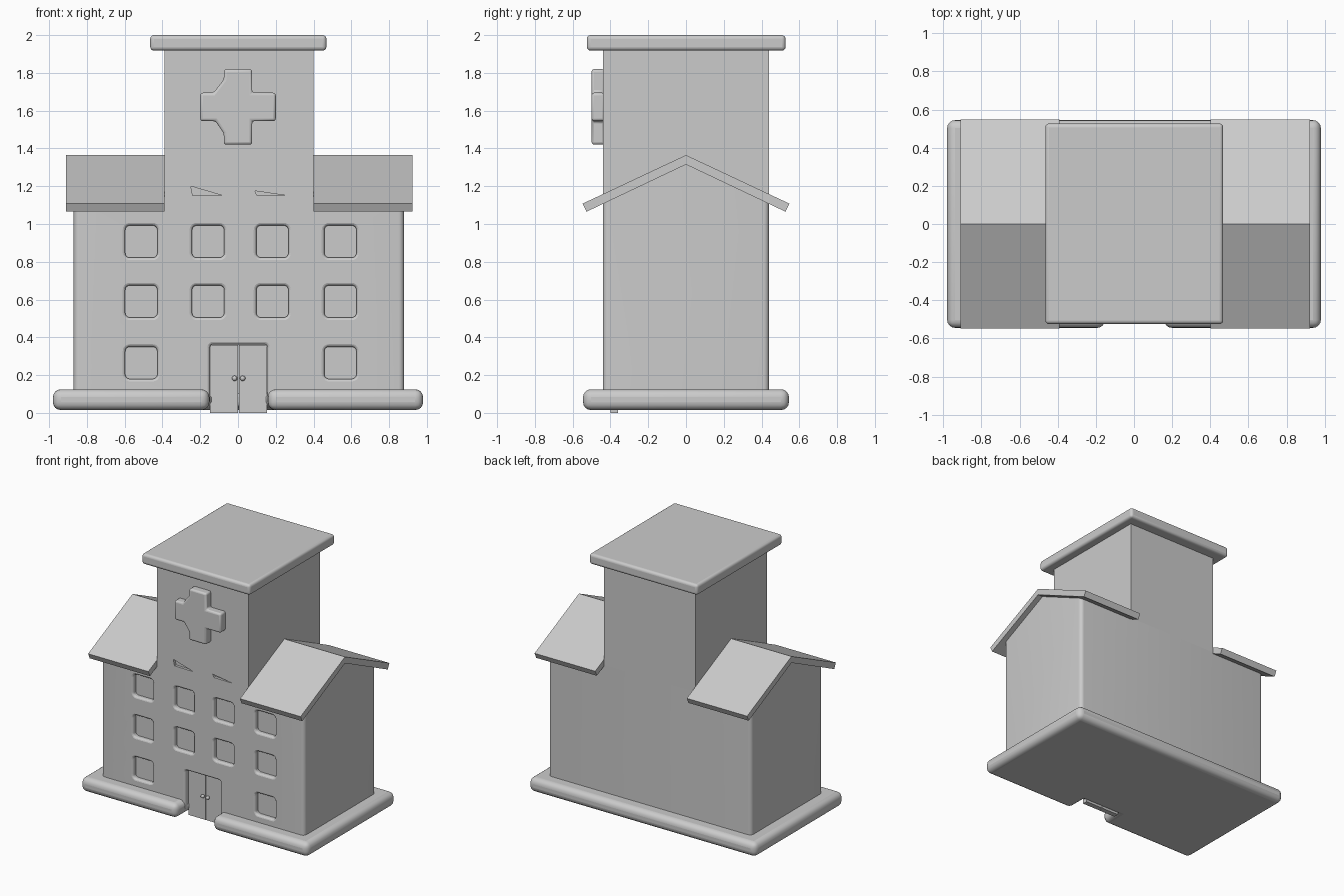
import bpy, bmesh, math
from mathutils import Vector

if "Cube" in bpy.data.objects:
    bpy.data.objects.remove(bpy.data.objects["Cube"])


def finish(name, bm, bevel=0, segs=4, smooth=True):
    bmesh.ops.recalc_face_normals(bm, faces=bm.faces[:])
    me = bpy.data.meshes.new(name)
    bm.to_mesh(me)
    bm.free()
    ob = bpy.data.objects.new(name, me)
    bpy.context.collection.objects.link(ob)
    if bevel:
        m = ob.modifiers.new("bevel", 'BEVEL')
        m.width, m.segments, m.limit_method = bevel, segs, 'ANGLE'
    if smooth:
        bpy.ops.object.select_all(action='DESELECT')
        bpy.context.view_layer.objects.active = ob
        ob.select_set(True)
        bpy.ops.object.shade_smooth_by_angle(angle=math.radians(35))
    return ob


def loft(rings):
    bm = bmesh.new()
    vs = [[bm.verts.new(p) for p in r] for r in rings]
    n = len(vs[0])
    for a, b in zip(vs, vs[1:]):
        for i in range(n):
            bm.faces.new((a[i], a[(i + 1) % n], b[(i + 1) % n], b[i]))
    bm.faces.new(vs[0])
    bm.faces.new(vs[-1])
    return bm


def prism(pts, axis, lo, hi):
    """Extrude a 2D outline along x, y or z."""
    def at(d):
        return [{'x': (d, u, v), 'y': (u, d, v), 'z': (u, v, d)}[axis] for u, v in pts]
    return loft([at(lo), at(hi)])


def rect(x0, x1, y0, y1):
    return [(x0, y0), (x1, y0), (x1, y1), (x0, y1)]


def rounded(x0, x1, y0, y1, r, n=5):
    out = []
    for cx, cy, a0 in ((x1 - r, y1 - r, 0), (x0 + r, y1 - r, 90),
                       (x0 + r, y0 + r, 180), (x1 - r, y0 + r, 270)):
        for i in range(n + 1):
            a = math.radians(a0 + 90 * i / n)
            out.append((cx + r * math.cos(a), cy + r * math.sin(a)))
    return out


def cut(ob, cutter):
    m = ob.modifiers.new("cut", 'BOOLEAN')
    m.operation, m.object, m.solver = 'DIFFERENCE', cutter, 'EXACT'
    cutter.hide_render = True
    cutter.hide_viewport = True


def recess(x0, x1, z0, z1, r, back):
    """Cutter with a flared mouth so the opening gets a soft edge."""
    rings = []
    for y, g in ((-0.48, .014), (-0.4401, .014), (-0.437, .007), (-0.432, .002), (-0.425, 0), (back, 0)):
        rings.append([(u, y, v) for u, v in rounded(x0 - g, x1 + g, z0 - g, z1 + g, r + g)])
    return loft(rings)


# main building with gabled top
bm = prism(rounded(-.87, .88, -.44, .44, .03), 'z', .06, 1.5)
slope = .47
for s in (-1, 1):
    geom = bm.verts[:] + bm.edges[:] + bm.faces[:]
    res = bmesh.ops.bisect_plane(bm, geom=geom, plane_co=Vector((0, 0, 1.325)),
                                 plane_no=Vector((0, s * slope, 1)), clear_outer=True)
    edges = [e for e in res['geom_cut'] if isinstance(e, bmesh.types.BMEdge)]
    bmesh.ops.holes_fill(bm, edges=[e for e in bm.edges if e.is_boundary], sides=0)
building = finish("building", bm)

# recessed windows
for i, x in enumerate((-.512, -.158, .182, .542)):
    for z in (.907, .59, .265):
        if z < .3 and i in (1, 2):
            continue
        cut(building, finish("window_cutter", recess(x - .085, x + .085, z - .085, z + .085, .025, -.405), smooth=False))

# doorway
cut(building, finish("doorway_cutter", recess(-.148, .155, -.1, .362, .015, -.38), smooth=False))

# tower and its sliver openings
tower = finish("tower", prism(rect(-.39, .40, -.44, .44), 'z', 1.325 - .44 * slope, 1.95))
for x in (-.25, .09):
    w = .17
    tri = [(x, 1.2 if x < 0 else 1.175), (x + w, 1.15), (x + .01, 1.152)]
    cut(tower, finish("sliver_cutter", prism(tri, 'y', -.48, -.42), smooth=False))
finish("tower_roof", prism(rect(-.465, .468, -.525, .527), 'z', 1.918, 2.0), .02)

# gabled side roofs
chevron = [(0, 1.365), (.547, 1.108), (.527, 1.065), (0, 1.315), (-.527, 1.065), (-.547, 1.108)]
for name, lo, hi in (("left_roof", -.91, -.39), ("right_roof", .40, .923)):
    finish(name, prism(chevron, 'x', lo, hi), smooth=False)

# base slab with a notch in front of the door
base = [(-.98, -.545), (-.152, -.545), (-.152, -.385), (.158, -.385),
        (.158, -.545), (.98, -.545), (.98, .545), (-.98, .545)]
finish("base", prism(base, 'z', .015, .125), .042)

# cross sign, with angled webs on its left side
a, b, c = .075, .2, 1.62
cross = [(-a, c + b), (a, c + b), (a, c + a), (b, c + a), (b, c - a), (a, c - a),
         (a, c - b), (-a, c - b), (-a, c - .14), (-.12, c - a),
         (-b, c - a), (-b, c + a), (-.13, c + a), (-a, c + .145)]
finish("cross_sign", prism(cross, 'y', -.5, -.43), .014, 3)

# double doors and knobs
for name, x0, x1, k in (("left_door", -.147, .001, -.018), ("right_door", .006, .154, .025)):
    finish(name, prism(rect(x0, x1, 0, .36), 'y', -.40, -.36), smooth=False)
    bm = bmesh.new()
    bmesh.ops.create_uvsphere(bm, u_segments=16, v_segments=10, radius=.014)
    bmesh.ops.translate(bm, verts=bm.verts[:], vec=(k, -.41, .183))
    finish(name + "_knob", bm)
